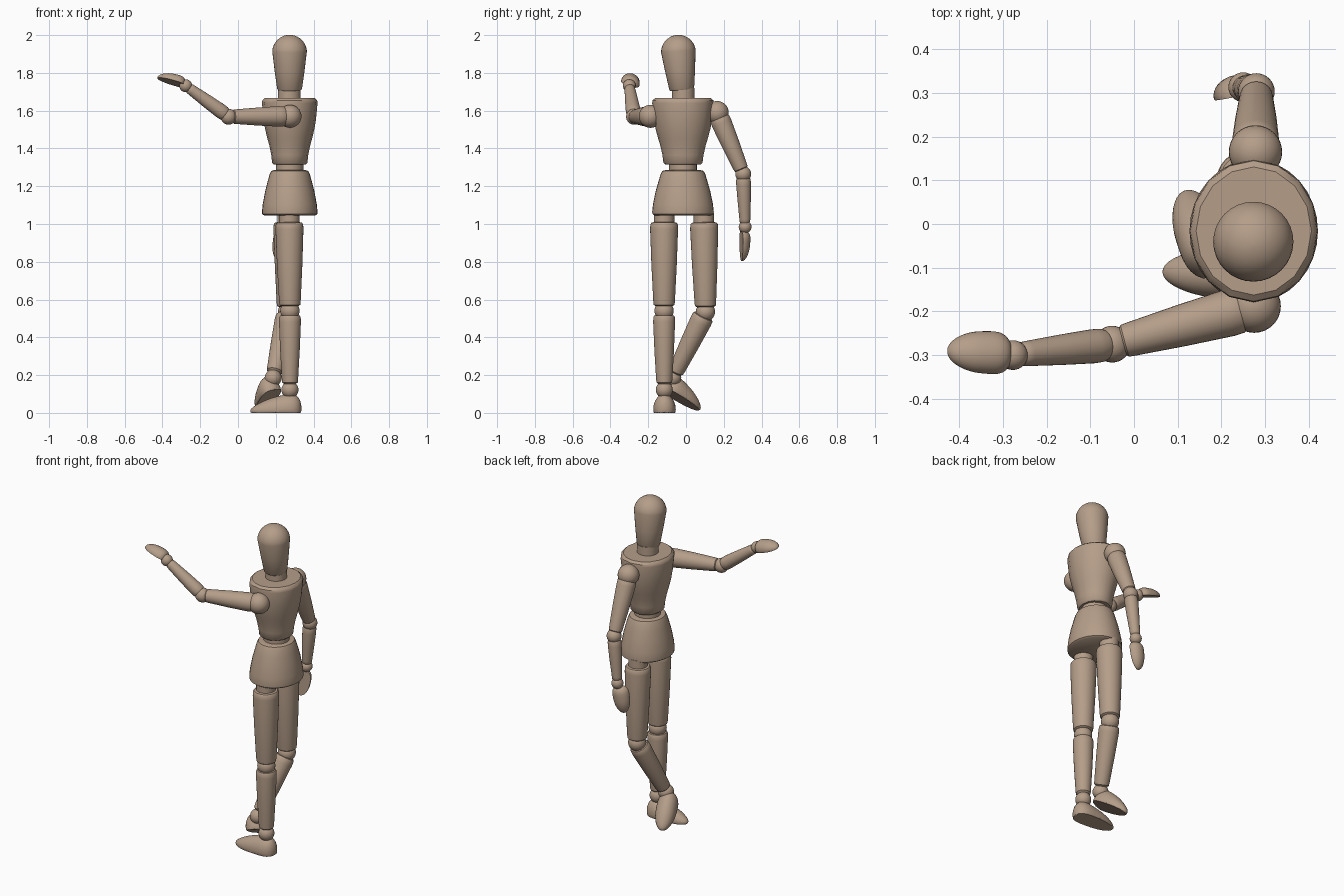
import bpy, bmesh, math
from mathutils import Matrix, Vector

old = bpy.data.objects.get("Cube")
if old:
    bpy.data.objects.remove(old, do_unlink=True)

wood = bpy.data.materials.new("light_wood")
wood.use_nodes = True
COLOR = (0.46, 0.34, 0.25, 1)
wood.diffuse_color = COLOR
wood.node_tree.nodes["Principled BSDF"].inputs["Base Color"].default_value = COLOR


def finish(name, bm, matrix, angle=40):
    bmesh.ops.recalc_face_normals(bm, faces=bm.faces)
    mesh = bpy.data.meshes.new(name)
    bm.to_mesh(mesh)
    bm.free()
    mesh.materials.append(wood)
    ob = bpy.data.objects.new(name, mesh)
    bpy.context.collection.objects.link(ob)
    ob.matrix_world = matrix
    bpy.ops.object.select_all(action="DESELECT")
    ob.select_set(True)
    bpy.context.view_layer.objects.active = ob
    bpy.ops.object.shade_smooth_by_angle(angle=math.radians(angle))


def frame(origin, axis, hint):
    """Local z follows the axis, local x leans towards the hint."""
    z = Vector(axis).normalized()
    x = Vector(hint)
    x = (x - z * x.dot(z)).normalized()
    m = Matrix((x, z.cross(x), z)).transposed().to_4x4()
    m.translation = origin
    return m


def lathe(name, profile, base, axis=(0, 0, 1), segs=32, stretch=1.0):
    """Turned part: profile of (radius, distance) pairs, capped at both ends."""
    bm = bmesh.new()
    rings = []
    for r, d in profile:
        angles = [2 * math.pi * i / segs for i in range(segs)]
        rings.append([bm.verts.new((r * math.cos(a), r * stretch * math.sin(a), d)) for a in angles])
    for low, high in zip(rings, rings[1:]):
        for i in range(segs):
            j = (i + 1) % segs
            bm.faces.new((low[i], low[j], high[j], high[i]))
    bm.faces.new(rings[0][::-1])
    bm.faces.new(rings[-1])
    finish(name, bm, frame(base, axis, (1, 0, 0.001)))


def limb(name, a, b, r1, r2):
    """Tapered limb with softly rounded ends."""
    a, b = Vector(a), Vector(b)
    n = (b - a).length
    e = 0.012
    lathe(name, [(r1 * 0.7, 0), (r1 * 0.9, e * 0.3), (r1 * 0.98, e), (r1, e * 3),
                 (r1 * 0.6 + r2 * 0.4, n * 0.5),
                 (r2, n - e * 2), (r2 * 0.96, n - e * 0.8), (r2 * 0.7, n)], a, b - a)


def ball(name, center, r):
    bm = bmesh.new()
    bmesh.ops.create_uvsphere(bm, u_segments=32, v_segments=16, radius=r)
    finish(name, bm, Matrix.Translation(center))


def paddle(name, start, end, normal, width, thick, taper, rim):
    """Flat-bottomed egg for hands and feet: blunt at start, tapered at end."""
    start, end = Vector(start), Vector(end)
    half = (end - start).length / 2
    bm = bmesh.new()
    bmesh.ops.create_uvsphere(bm, u_segments=32, v_segments=20, radius=1)
    for v in bm.verts:
        x, y, z = v.co
        blunt = math.sqrt(1 + z * z) if z < 0 else 1
        x = (max(x * blunt, -rim) + rim) / (1 + rim)
        v.co = (x * thick * (1 - taper * z), y * blunt * width * (1 - 0.1 * z), z * half)
    finish(name, bm, frame((start + end) / 2, end - start, normal), 35)


# Head, neck and trunk
CX, CY = 0.274, -0.016
HEAD_R = 0.092
dome = [(HEAD_R * math.cos(a), 0.2 + HEAD_R * math.sin(a))
        for a in (math.radians(4 + 8.5 * i) for i in range(11))]
lathe("head", [(0.062, 0), (0.066, 0.006), (0.079, 0.1)] + dome,
      (0.273, -0.022, 1.71), (0, -0.018, 0.2))
lathe("neck", [(0.06, 0), (0.06, 0.065)], (0.272, -0.015, 1.655))
lathe("chest", [(0.085, 0), (0.093, 0.008), (0.098, 0.05), (0.108, 0.1), (0.119, 0.14),
                (0.131, 0.19), (0.139, 0.24), (0.147, 0.325), (0.145, 0.34), (0.132, 0.352)],
      (CX, CY, 1.315), segs=16, stretch=1.11)
lathe("waist", [(0.073, 0), (0.073, 0.06)], (CX, CY, 1.27))
lathe("pelvis", [(0.135, 0), (0.146, 0.008), (0.147, 0.02), (0.143, 0.06), (0.13, 0.13),
                 (0.117, 0.18), (0.106, 0.22), (0.098, 0.236), (0.085, 0.24)],
      (CX, CY, 1.045), stretch=1.11)

# Legs: hip, knee and ankle positions, then the heel, toe and instep direction
legs = {
    "standing": ((0.272, -0.116, 1.04), (0.275, -0.116, 0.54), (0.275, -0.115, 0.122),
                 (0.336, -0.116, 0), (0.065, -0.109, 0), (0, 0, 1)),
    "crossed": ((0.262, 0.095, 1.04), (0.262, 0.103, 0.535), (0.186, -0.07, 0.185),
                (0.195, -0.12, 0.125), (0.118, 0.07, 0.01), (-0.25, 0.2, 1)),
}
for side, (hip, knee, ankle, heel, toe, up) in legs.items():
    hip, knee, ankle = Vector(hip), Vector(knee), Vector(ankle)
    thigh, shin = (knee - hip).normalized(), (ankle - knee).normalized()
    lathe(side + "_hip_peg", [(0.054, 0), (0.054, 0.07)], hip - Vector((0, 0, 0.05)))
    limb(side + "_thigh", hip + thigh * 0.03, knee - thigh * 0.022, 0.074, 0.057)
    ball(side + "_knee", knee, 0.051)
    limb(side + "_shin", knee + shin * 0.022, ankle - shin * 0.03, 0.058, 0.043)
    ball(side + "_ankle", ankle, 0.045)
    paddle(side + "_foot", heel, toe, up, 0.058, 0.085, 0.4, 0.25)

# Arms: shoulder, elbow and wrist positions, then the hand and its back direction
arms = {
    "raised": ((0.275, -0.188, 1.57), (-0.05, -0.275, 1.568), (-0.277, -0.3, 1.732),
               (-0.282, -0.298, 1.73), (-0.428, -0.292, 1.772), (0.2, 0.3, 1)),
    "lowered": ((0.278, 0.165, 1.59), (0.28, 0.303, 1.265), (0.25, 0.313, 0.985),
                (0.245, 0.293, 0.968), (0.218, 0.292, 0.803), (-0.2, 1, 0)),
}
for side, (shoulder, elbow, wrist, palm, tip, back) in arms.items():
    shoulder, elbow, wrist = Vector(shoulder), Vector(elbow), Vector(wrist)
    upper, fore = (elbow - shoulder).normalized(), (wrist - elbow).normalized()
    ball(side + "_shoulder", shoulder, 0.061)
    limb(side + "_upper_arm", shoulder + upper * 0.025, elbow - upper * 0.02, 0.054, 0.039)
    ball(side + "_elbow", elbow, 0.042)
    limb(side + "_forearm", elbow + fore * 0.02, wrist - fore * 0.018, 0.039, 0.029)
    ball(side + "_wrist", wrist, 0.034)
    paddle(side + "_hand", palm, tip, back, 0.049, 0.046, 0.15, 0.08)
